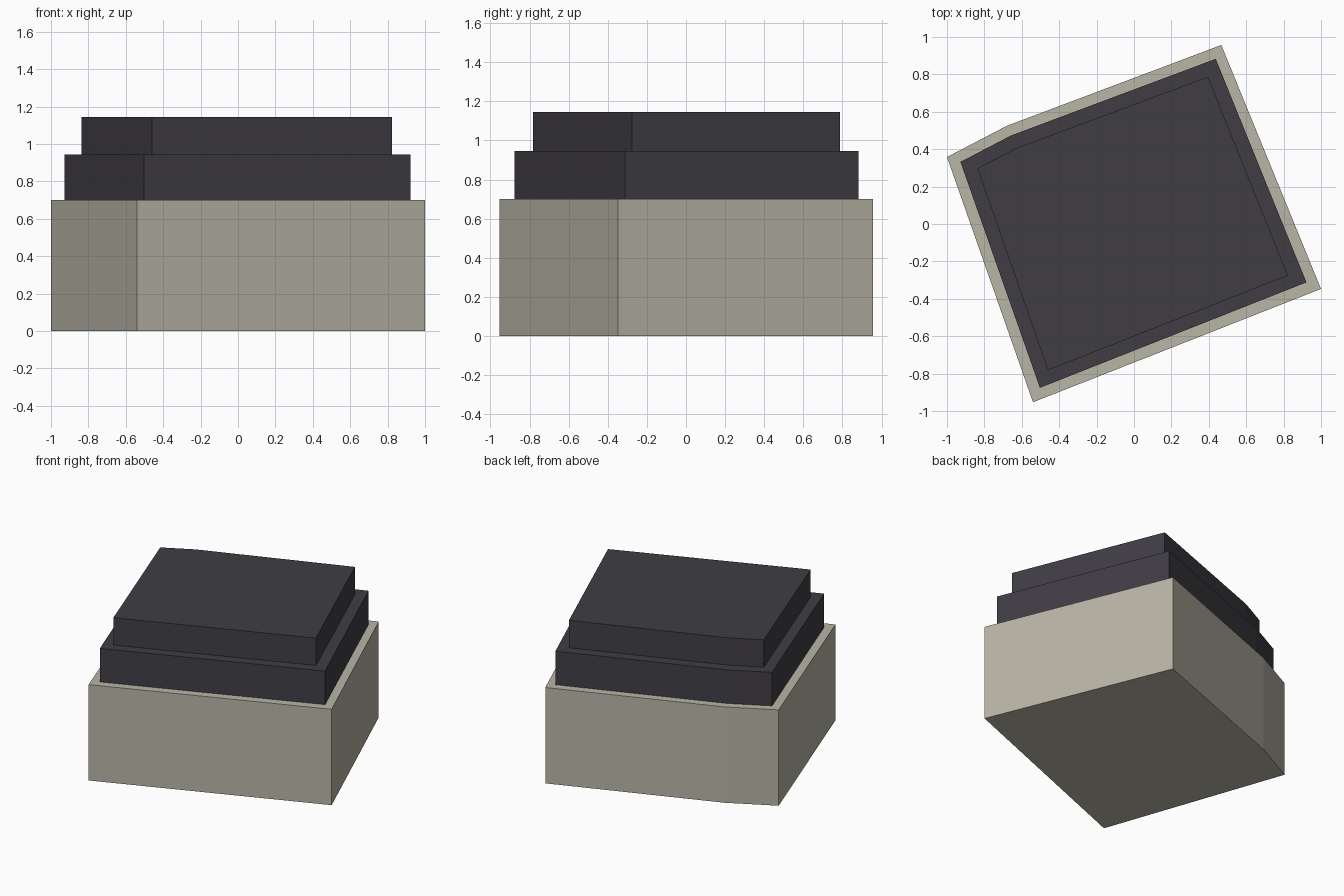
import bpy, bmesh

if "Cube" in bpy.data.objects:
    bpy.data.objects.remove(bpy.data.objects["Cube"])


def material(name, rgb):
    m = bpy.data.materials.new(name)
    m.diffuse_color = (*rgb, 1.0)
    m.use_nodes = True
    m.node_tree.nodes["Principled BSDF"].inputs["Base Color"].default_value = m.diffuse_color
    return m


def prism(name, outline, z0, z1, mat):
    """Extrude a flat plan outline from z0 up to z1."""
    bm = bmesh.new()
    base = bm.faces.new([bm.verts.new((x, y, z0)) for x, y in outline])
    top = bmesh.ops.extrude_face_region(bm, geom=[base], use_keep_orig=True)
    verts = [v for v in top["geom"] if isinstance(v, bmesh.types.BMVert)]
    bmesh.ops.translate(bm, verts=verts, vec=(0, 0, z1 - z0))
    bmesh.ops.recalc_face_normals(bm, faces=bm.faces)
    mesh = bpy.data.meshes.new(name)
    bm.to_mesh(mesh)
    bm.free()
    mesh.materials.append(mat)
    ob = bpy.data.objects.new(name, mesh)
    bpy.context.collection.objects.link(ob)
    return ob


stone = material("pale stone", (0.48, 0.46, 0.38))
slate = material("dark slate", (0.05, 0.047, 0.057))

# Main building block
prism("building_body", [(-1, 0.358), (-0.68, 0.525), (0.467, 0.957),
                        (1, -0.347), (-0.54, -0.953)], 0, 0.70, stone)
# Lower setback roof tier
prism("lower_roof_tier", [(-0.928, 0.332), (-0.66, 0.472), (0.437, 0.883),
                          (0.922, -0.312), (-0.503, -0.876)], 0.70, 0.945, slate)
# Upper setback roof tier
prism("upper_roof_tier", [(-0.837, 0.297), (-0.63, 0.405), (0.395, 0.787),
                          (0.823, -0.275), (-0.46, -0.782)], 0.945, 1.145, slate)
